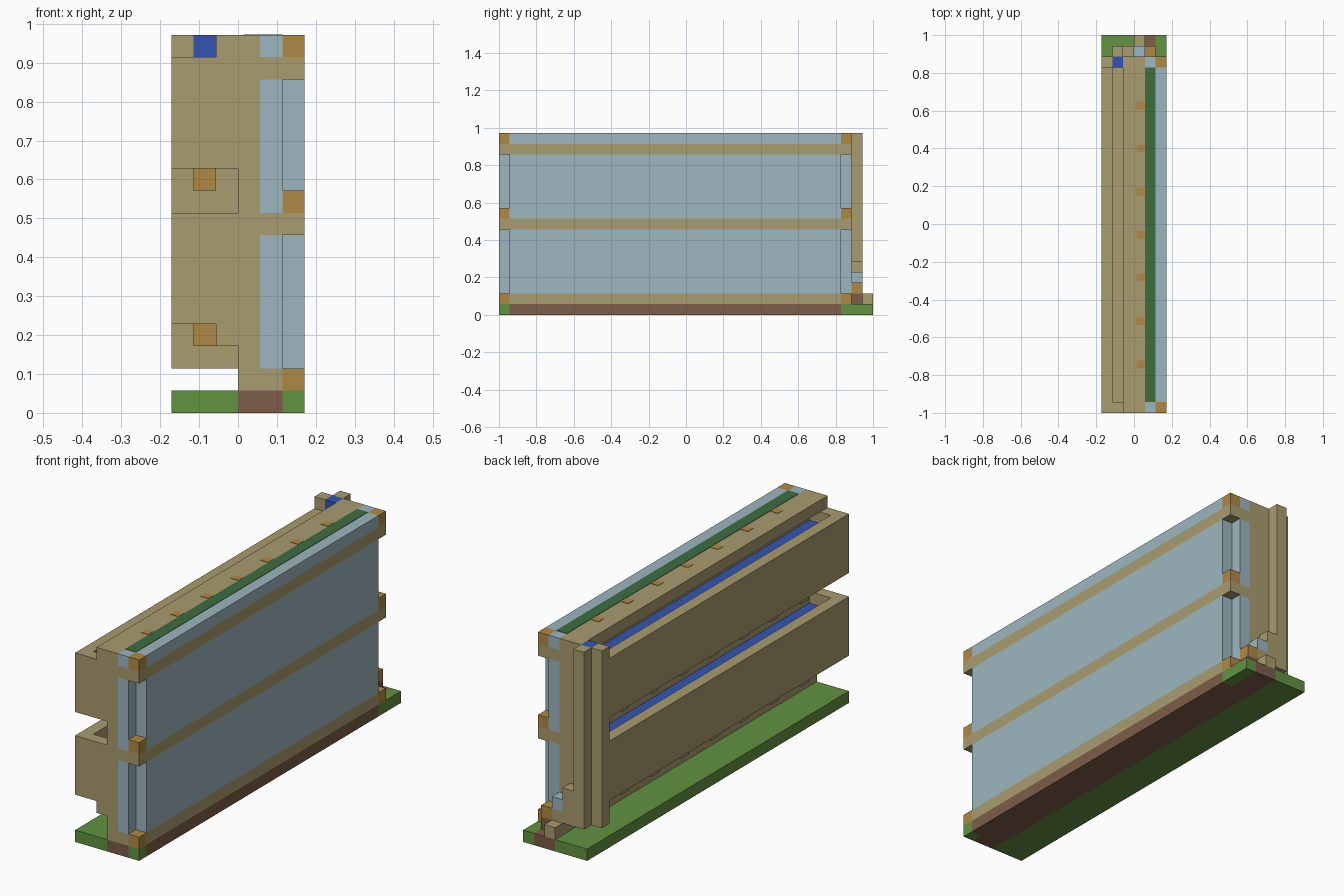
import bpy, bmesh
from mathutils import Matrix, Vector

cube = bpy.data.objects.get("Cube")
if cube:
    bpy.data.objects.remove(cube, do_unlink=True)

U = 2 / 35                       # size of one grid block
ORIGIN = Vector((3, 17.5, 0))    # block coordinates of the model centre
LENGTH = 33                      # wall length in blocks


def material(name, r, g, b):
    def linear(c):
        c /= 255
        return c / 12.92 if c <= 0.04045 else ((c + 0.055) / 1.055) ** 2.4
    color = (linear(r), linear(g), linear(b), 1)
    m = bpy.data.materials.new(name)
    m.use_nodes = True
    m.diffuse_color = color
    m.node_tree.nodes["Principled BSDF"].inputs["Base Color"].default_value = color
    return m


TAN = material("tan wood", 170, 156, 112)
PALE = material("pale blue panel", 157, 182, 191)
ORANGE = material("orange wood", 176, 137, 69)
GREEN = material("grass green", 98, 147, 65)
BROWN = material("soil brown", 125, 93, 71)
BLUE = material("deep blue", 51, 84, 180)
DARK = material("dark green", 61, 109, 64)


def blocks(name, mat, *spans):
    """One object made of boxes, each ((x0, x1), (y0, y1), (z0, z1)) in blocks."""
    bm = bmesh.new()
    for span in spans:
        lo = Vector([s[0] for s in span])
        hi = Vector([s[1] for s in span])
        place = Matrix.Translation(((lo + hi) / 2 - ORIGIN) * U)
        bmesh.ops.create_cube(bm, size=1, matrix=place @ Matrix.Diagonal((*((hi - lo) * U), 1)))
    mesh = bpy.data.meshes.new(name)
    bm.to_mesh(mesh)
    bm.free()
    mesh.materials.append(mat)
    obj = bpy.data.objects.new(name, mesh)
    bpy.context.collection.objects.link(obj)
    return obj


ALL = (0, LENGTH)
INNER = (1, LENGTH - 1)
ENDS = ((0, 1), (LENGTH - 1, LENGTH))
BACK = ENDS[1]
BANDS = ((1, 2), (8, 9), (15, 16))

# Ground slab
blocks("ground_grass", GREEN, ((0, 3), (0, 35), (0, 1)),
       ((5, 6), (0, 1), (0, 1)), ((5, 6), (32, 35), (0, 1)))
blocks("ground_soil", BROWN, ((3, 5), (0, 35), (0, 1)), ((5, 6), INNER, (0, 1)))

# Core wall and the pale sheathing on its outer side
blocks("core_wall", TAN, ((3, 4), ALL, (1, 17)))
blocks("sheathing", PALE, *[((4, 5), ALL, z) for z in ((2, 8), (9, 15), (16, 17))])
blocks("outer_panel", PALE, *[((5, 6), INNER, z) for z in ((2, 8), (9, 15), (16, 17))])

# Horizontal rails with orange corner blocks
blocks("rails", TAN, *[((4, 5), ALL, z) for z in BANDS],
       ((5, 6), INNER, BANDS[0]), *[((5, 6), ALL, z) for z in BANDS[1:]])
blocks("corner_blocks", ORANGE, *[((5, 6), y, z) for y in ENDS
                                  for z in ((1, 2), (9, 10), (16, 17))])

# Top strip and fastener dots
blocks("top_strip", DARK, ((4, 5), INNER, (17, 17.03)))
blocks("fastener_dots", ORANGE, *[((3.25, 3.98), (y + 0.15, y + 0.85), (17, 17.03))
                                  for y in range(4, 29, 4)])

# Inner lining with hidden channels, closed at both ends
blocks("lining", TAN, *[((2, 3), INNER, z) for z in ((3, 8), (11, 15), (16, 17))],
       *[((2, 3), ENDS[0], z) for z in ((3, 9), (11, 17))], ((2, 3), BACK, (2, 17)))
blocks("channel_floors", BLUE, *[((2, 3), INNER, (z, z + 0.03)) for z in (8, 15)])

# Siding boards, each with a groove behind its top edge and brackets below
for name, bottom, top in (("lower", 4, 9), ("upper", 11, 16)):
    blocks(name + "_board", TAN, ((0, 1), (0, 32), (bottom, top)),
           ((1, 2), INNER, (bottom, top - 1)), ((1, 2), ENDS[0], (bottom, top)))
    brackets = blocks(name + "_brackets", TAN, *[((1, 2), (y, y + 1), (bottom - 1, bottom))
                                                 for y in range(4, 29, 4)])
    brackets.data.materials.append(ORANGE)
    for face in brackets.data.polygons:
        face.material_index = int(face.normal.y < -0.5)

# End posts
blocks("end_posts", TAN, ((0, 1), BACK, (2, 17)), ((1, 2), BACK, (2, 16)),
       ((1, 2), (33, 34), (2, 17)))
blocks("post_cap", BLUE, ((1, 2), BACK, (16, 17)))

# Stepped blocks at the foot of the back end
blocks("step_tan", TAN, ((2, 3), (33, 34), (2, 5)), ((3, 4), (33, 34), (1, 3)),
       ((3, 4), (34, 35), (1, 2)))
blocks("step_pale", PALE, ((3, 4), (33, 34), (3, 4)))
blocks("step_orange", ORANGE, ((4, 5), (33, 34), (2, 3)))
blocks("step_brown", BROWN, ((4, 5), (33, 34), (1, 2)))
